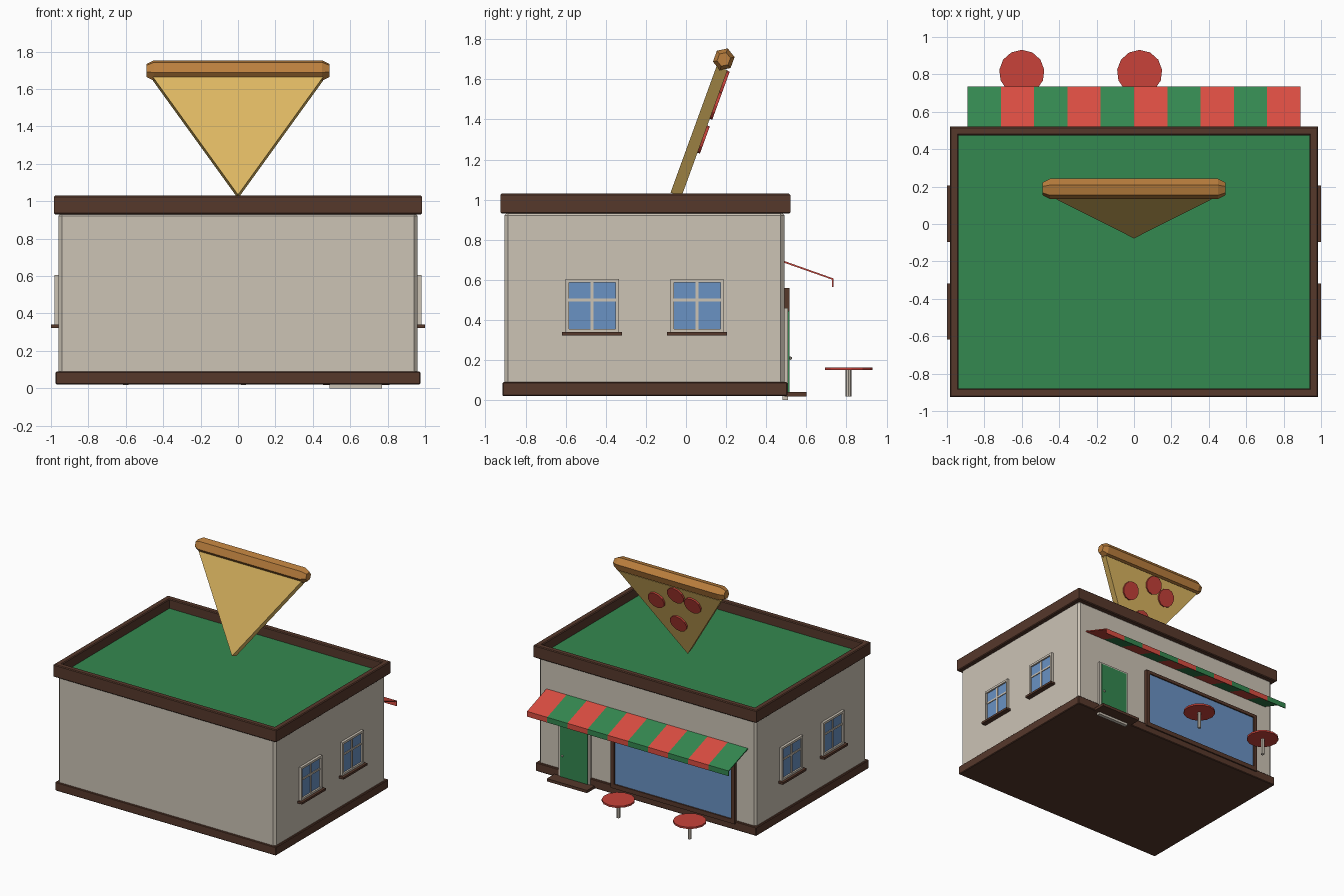
import bpy, bmesh, math
from mathutils import Vector

if "Cube" in bpy.data.objects:
    bpy.data.objects.remove(bpy.data.objects["Cube"])


def material(name, r, g, b):
    lin = lambda c: c / 12.92 if c <= 0.04045 else ((c + 0.055) / 1.055) ** 2.4
    m = bpy.data.materials.new(name)
    m.diffuse_color = (lin(r / 255), lin(g / 255), lin(b / 255), 1)
    m.use_nodes = True
    m.node_tree.nodes["Principled BSDF"].inputs["Base Color"].default_value = m.diffuse_color
    return m


PLASTER = material("plaster", 204, 195, 181)
WOOD = material("dark_wood", 86, 56, 43)
GREEN = material("green", 52, 136, 80)
RED = material("awning_red", 218, 77, 65)
DARK_RED = material("table_red", 200, 66, 58)
GLASS = material("glass", 106, 146, 196)
CHEESE = material("cheese", 222, 184, 98)
CRUST = material("crust", 188, 128, 62)


def make(name, bm, *mats):
    bmesh.ops.recalc_face_normals(bm, faces=bm.faces)
    mesh = bpy.data.meshes.new(name)
    bm.to_mesh(mesh)
    bm.free()
    for m in mats:
        mesh.materials.append(m)
    ob = bpy.data.objects.new(name, mesh)
    bpy.context.collection.objects.link(ob)
    return ob


def add_box(bm, x, y, z):
    geo = bmesh.ops.create_cube(bm, size=1)["verts"]
    for v in geo:
        v.co = Vector([(a + b) / 2 + c * (b - a) for (a, b), c in zip((x, y, z), v.co)])


def boxes(name, mat, *parts, bevel=0):
    bm = bmesh.new()
    for p in parts:
        add_box(bm, *p)
    if bevel:
        bmesh.ops.bevel(bm, geom=bm.edges[:], offset=bevel, segments=1, affect='EDGES')
    return make(name, bm, mat)


def loft(name, mat, rings):
    """Skin a list of equal-length point rings and cap both ends."""
    bm = bmesh.new()
    rows = [[bm.verts.new(p) for p in r] for r in rings]
    n = len(rows[0])
    for a, b in zip(rows, rows[1:]):
        for i in range(n):
            bm.faces.new((a[i], a[(i + 1) % n], b[(i + 1) % n], b[i]))
    bm.faces.new(rows[0])
    bm.faces.new(rows[-1])
    return make(name, bm, mat)


def disc(name, mat, center, radius, depth, sides, tilt=0):
    bm = bmesh.new()
    bmesh.ops.create_cone(bm, cap_ends=True, segments=sides, radius1=radius,
                          radius2=radius, depth=depth)
    ob = make(name, bm, mat)
    ob.location = center
    ob.rotation_euler.x = tilt
    return ob


# Building shell
boxes("walls", PLASTER, ((-.96, .96), (-.905, .49), (.03, .94)), bevel=.018)
boxes("base_trim", WOOD, ((-.975, .975), (-.915, .505), (.02, .09)), bevel=.005)
boxes("roof", GREEN, ((-.95, .95), (-.89, .485), (.935, .955)))

# Roof rim: a rectangular profile swept round the four corners
bm = bmesh.new()
loops = []
for inset, z in ((.006, .93), (0, .936), (0, 1.024), (.006, 1.03),
                 (.04, 1.03), (.046, 1.024), (.046, .93)):
    x, y0, y1 = .985 - inset, -.925 + inset, .52 - inset
    loops.append([bm.verts.new(p) for p in
                  ((-x, y0, z), (x, y0, z), (x, y1, z), (-x, y1, z))])
for a, b in zip(loops, loops[1:] + loops[:1]):
    for i in range(4):
        j = (i + 1) % 4
        bm.faces.new((a[i], a[j], b[j], b[i]))
make("roof_rim", bm, WOOD)

# Side windows, two on each side
for s, side in ((1, "right"), (-1, "left")):
    def span(a, b):
        return tuple(sorted((s * a, s * b)))
    for n, c in enumerate((-.468, .055)):
        tag = f"{side}_{n + 1}"
        out = span(.95, .98)
        boxes("window_frame_" + tag, PLASTER,
              (out, (c - .133, c - .116), (.335, .605)),
              (out, (c + .116, c + .133), (.335, .605)),
              (out, (c - .116, c + .116), (.588, .605)),
              (out, (c - .116, c + .116), (.335, .355)))
        bar = span(.95, .973)
        boxes("window_bars_" + tag, PLASTER,
              (bar, (c - .007, c + .007), (.355, .588)),
              (bar, (c - .116, c + .116), (.493, .507)))
        boxes("window_glass_" + tag, GLASS,
              (span(.95, .967), (c - .116, c + .116), (.355, .588)))
        boxes("window_sill_" + tag, WOOD,
              (span(.95, 1.0), (c - .15, c + .15), (.323, .34)))

# Shop window
wy = (.48, .516)
boxes("shop_window_frame", WOOD,
      ((-.79, -.76), wy, (.07, .56)), ((.275, .305), wy, (.07, .56)),
      ((-.76, .275), wy, (.535, .56)), ((-.76, .275), wy, (.07, .105)))
boxes("shop_window_glass", GLASS, ((-.76, .275), (.48, .506), (.105, .535)))

# Door, frame, knob and step
boxes("door_frame", PLASTER, ((.49, .77), (.48, .509), (0, .46)))
boxes("door", GREEN, ((.508, .752), (.48, .515), (.04, .445)))
knob = bmesh.new()
bmesh.ops.create_icosphere(knob, subdivisions=1, radius=.009)
make("door_knob", knob, PLASTER).location = (.73, .52, .21)
boxes("door_step", WOOD, ((.455, .81), (.49, .6), (.018, .04)))

# Striped awning: one folded strip per stripe, coloured alternately
bm = bmesh.new()
profile = [(.49, .694), (.735, .607), (.735, .565), (.729, .565), (.729, .601), (.49, .685)]
count, half = 10, .89
cuts = []
for i in range(count + 1):
    x = -half + 2 * half * i / count
    cuts.append([bm.verts.new((x, y, z)) for y, z in profile])
for i in range(count):
    for j in range(6):
        k = (j + 1) % 6
        f = bm.faces.new((cuts[i][j], cuts[i][k], cuts[i + 1][k], cuts[i + 1][j]))
        f.material_index = i % 2
bm.faces.new(cuts[0]).material_index = 0
bm.faces.new(cuts[-1]).material_index = 1
make("awning", bm, GREEN, RED)

# Round tables
for n, x in enumerate((-.6, .03)):
    disc(f"table_top_{n + 1}", DARK_RED, (x, .81, .157), .121, .014, 13)
    disc(f"table_leg_{n + 1}", PLASTER, (x, .81, .085), .014, .135, 8)

# Tilted slice on the roof; u runs up the slice, d through its thickness
TILT = math.radians(20)
UP = Vector((0, math.sin(TILT), math.cos(TILT)))
BACK = Vector((0, math.cos(TILT), -math.sin(TILT)))
TIP = Vector((0, -.077, 1.035))


def on_slice(x, u, d):
    return TIP + Vector((x, 0, 0)) + UP * u + BACK * d


loft("slice", CHEESE, [[on_slice(x, u, d) for x, u in ((0, 0), (.455, .67), (-.455, .67))]
                       for d in (0, .058)])

# Hexagonal crust with tapered ends
rings = []
for x, scale in ((-.49, .62), (-.45, 1), (.45, 1), (.49, .62)):
    ring = []
    for k in range(6):
        a = math.radians(90 + 60 * k)
        ring.append(on_slice(x, .715 + .058 * scale * math.sin(a),
                             .010 + .054 * scale * math.cos(a)))
    rings.append(ring)
crust = loft("crust", CRUST, rings)
crust.location = BACK * .012

# Toppings on the back of the slice
for n, (x, u) in enumerate(((.157, .485), (-.04, .595), (-.177, .54), (.003, .305))):
    disc(f"topping_{n + 1}", DARK_RED, on_slice(x, u, .062), .072, .018, 12,
         math.pi / 2 - TILT)
